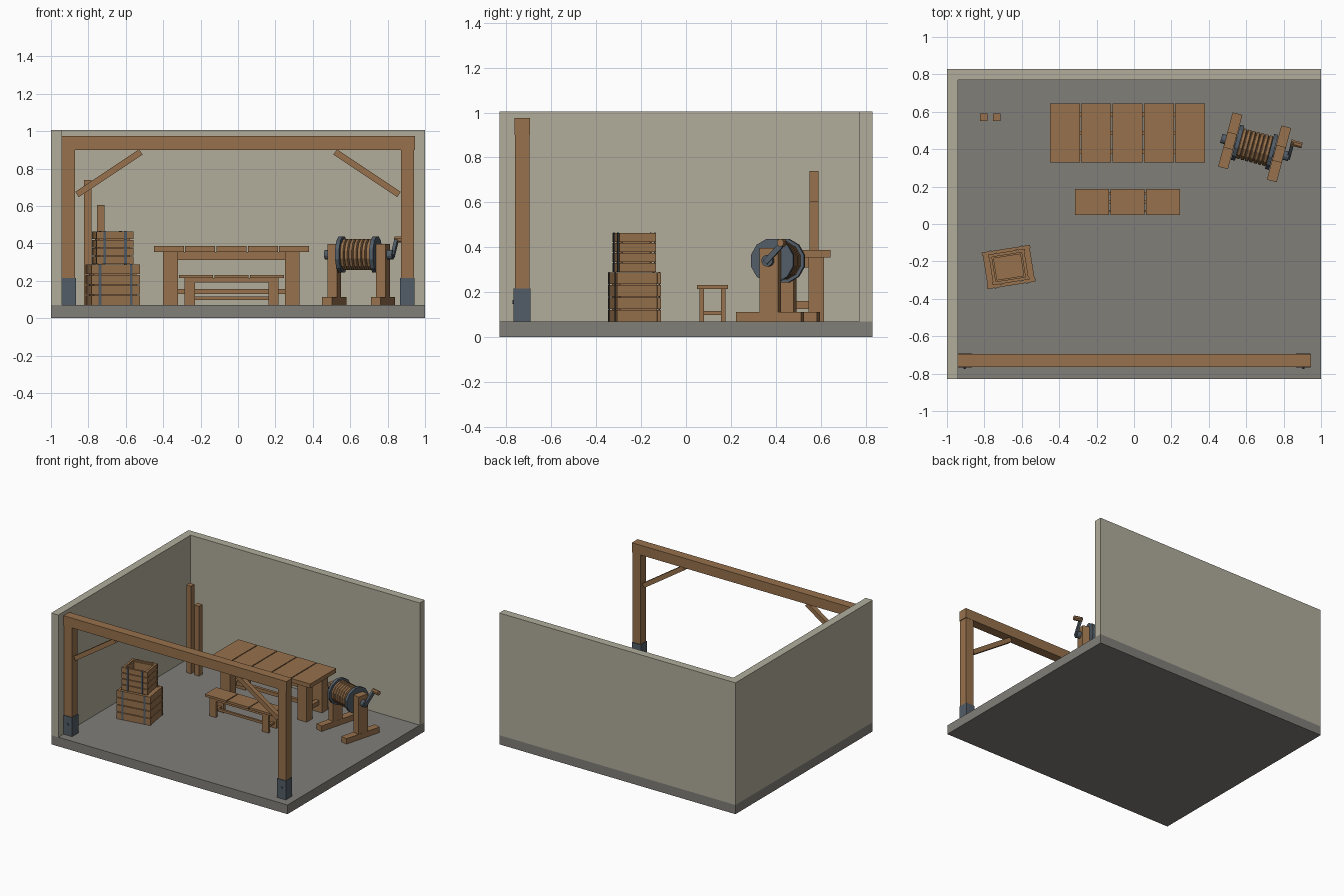
import bpy, bmesh, math
from mathutils import Matrix, Vector

cube = bpy.data.objects.get("Cube")
if cube:
    bpy.data.objects.remove(cube, do_unlink=True)


def material(name, r, g, b):
    m = bpy.data.materials.new(name)
    m.use_nodes = True
    m.diffuse_color = (r, g, b, 1)
    m.node_tree.nodes["Principled BSDF"].inputs["Base Color"].default_value = (r, g, b, 1)
    return m


plaster = material("plaster", 0.44, 0.42, 0.33)
stone = material("stone", 0.22, 0.21, 0.19)
wood = material("wood", 0.31, 0.165, 0.072)
iron = material("iron", 0.085, 0.11, 0.135)


def add(name, bm, mat, frame=Matrix()):
    bmesh.ops.recalc_face_normals(bm, faces=bm.faces)
    mesh = bpy.data.meshes.new(name)
    bm.to_mesh(mesh)
    bm.free()
    mesh.materials.append(mat)
    ob = bpy.data.objects.new(name, mesh)
    ob.matrix_world = frame
    bpy.context.collection.objects.link(ob)
    return ob


def box(name, mat, x, y, z, frame=Matrix()):
    """Box spanning the given (low, high) ranges."""
    bm = bmesh.new()
    size = [b - a for a, b in (x, y, z)]
    mid = [(a + b) / 2 for a, b in (x, y, z)]
    bmesh.ops.create_cube(bm, size=1, matrix=Matrix.Translation(mid) @ Matrix.Diagonal((*size, 1)))
    return add(name, bm, mat, frame)


def lathe(name, mat, profile, frame=Matrix(), sides=12):
    """Solid turned about the local x axis from (x, radius) pairs."""
    bm = bmesh.new()
    rings = []
    for x, r in profile:
        turns = [2 * math.pi * (i + 0.5) / sides for i in range(sides)]
        rings.append([bm.verts.new((x, r * math.cos(t), r * math.sin(t))) for t in turns])
    for a, b in zip(rings, rings[1:]):
        for i in range(sides):
            j = (i + 1) % sides
            bm.faces.new((a[i], a[j], b[j], b[i]))
    bm.faces.new(rings[0])
    bm.faces.new(rings[-1])
    return add(name, bm, mat, frame)


def planks(name, count, x, y, z, gap=0.007):
    step = (x[1] - x[0] + gap) / count
    for i in range(count):
        a = x[0] + i * step
        box(f"{name}_{i + 1}", wood, (a, a + step - gap), y, z)


# Room shell
FLOOR = 0.07
box("floor", stone, (-1, 1), (-0.83, 0.83), (0, FLOOR))
box("left_wall", plaster, (-1, -0.94), (-0.83, 0.83), (FLOOR, 1.005))
box("back_wall", plaster, (-0.94, 1), (0.77, 0.83), (FLOOR, 1.005))

# Timber frame across the front
box("front_beam", wood, (-0.94, 0.945), (-0.765, -0.695), (0.9, 0.975))
for side, s in (("right", -1), ("left", 1)):
    span = lambda a, b: tuple(sorted((s * a, s * b)))
    box(f"{side}_post", wood, span(0.872, 0.94), (-0.763, -0.697), (FLOOR, 0.9))
    box(f"{side}_post_shoe", iron, span(0.867, 0.943), (-0.768, -0.692), (FLOOR, 0.215))
    tilt = Matrix.Translation((s * 0.69, -0.73, 0.775)) @ Matrix.Rotation(s * math.radians(33.7), 4, "Y")
    box(f"{side}_brace", wood, (-0.205, 0.205), (-0.018, 0.018), (-0.017, 0.017), tilt)
    turn = Matrix.Translation((s * 0.905, -0.768, 0.155)) @ Matrix.Rotation(math.pi / 2, 4, "Z")
    lathe(f"{side}_shoe_bolt", iron, [(-0.006, 0.009), (0.004, 0.009)], turn, 6)

# Loose timbers near the back wall
box("tall_timber", wood, (-0.823, -0.783), (0.55, 0.59), (FLOOR, 0.74))
box("short_timber", wood, (-0.755, -0.715), (0.55, 0.59), (FLOOR, 0.605))

# Table
planks("table_plank", 5, (-0.45, 0.38), (0.33, 0.645), (0.355, 0.387))
for x in ((-0.40, -0.32), (0.25, 0.33)):
    for y in ((0.36, 0.43), (0.545, 0.615)):
        box("table_leg", wood, x, y, (FLOOR, 0.355))
    box("table_end_rail", wood, (x[0] + 0.02, x[1] - 0.02), (0.43, 0.545), (0.31, 0.355))
    box("table_low_end_rail", wood, (x[0] + 0.025, x[1] - 0.025), (0.43, 0.545), (0.125, 0.16))
for y in ((0.375, 0.4), (0.575, 0.6)):
    box("table_apron", wood, (-0.32, 0.25), y, (0.31, 0.355))
box("table_stretcher", wood, (-0.37, 0.30), (0.475, 0.497), (0.13, 0.157))

# Bench
planks("bench_plank", 3, (-0.315, 0.247), (0.048, 0.187), (0.214, 0.231))
for x in ((-0.285, -0.23), (0.162, 0.217)):
    for y in ((0.06, 0.08), (0.155, 0.175)):
        box("bench_leg", wood, x, y, (FLOOR, 0.214))
    box("bench_end_rail", wood, (x[0] + 0.018, x[1] - 0.018), (0.08, 0.155), (0.098, 0.116))
for y in ((0.063, 0.076), (0.159, 0.172)):
    box("bench_apron", wood, (-0.23, 0.162), y, (0.192, 0.214))
box("bench_stretcher", wood, (-0.27, 0.2), (0.109, 0.125), (0.098, 0.116))


# Slatted crates with iron straps
def crate(name, w, d, z0, z1, rows, strap):
    frame = Matrix.Translation((-0.67, -0.23, 0)) @ Matrix.Rotation(math.radians(9), 4, "Z")
    t, gap = 0.016, 0.005
    step = (z1 - z0 + gap) / rows
    for i in range(rows):
        z = (z0 + i * step, z0 + (i + 1) * step - gap)
        for s in (-1, 1):
            y = sorted((s * d / 2, s * (d / 2 - t)))
            x = sorted((s * (w / 2 - 0.004), s * (w / 2 - 0.004 - t)))
            box(f"{name}_long_slat", wood, (-w / 2, w / 2), y, z, frame)
            box(f"{name}_end_slat", wood, x, (t - d / 2, d / 2 - t), z, frame)
    # inner lining boards close the gaps
    for s in (-1, 1):
        y = sorted((s * (d / 2 - t), s * (d / 2 - t - 0.008)))
        x = sorted((s * (w / 2 - t - 0.004), s * (w / 2 - t - 0.012)))
        box(f"{name}_side_lining", wood, (-w / 2 + t, w / 2 - t), y, (z0, z1 - 0.01), frame)
        box(f"{name}_end_lining", wood, x, (t - d / 2, d / 2 - t), (z0, z1 - 0.01), frame)
    box(f"{name}_bottom", wood, (t - w / 2, w / 2 - t), (t - d / 2, d / 2 - t), (z0, z0 + 0.02), frame)
    for sx in (-1, 1):
        x = (sx * strap - 0.007, sx * strap + 0.007)
        for s in (-1, 1):
            y = sorted((s * (d / 2 - 0.002), s * (d / 2 + 0.003)))
            box(f"{name}_strap", iron, x, y, (z0, z1 + 0.002), frame)


crate("lower_crate", 0.262, 0.198, FLOOR, 0.287, 4, 0.085)
box("lower_crate_lid", wood, (-0.118, 0.118), (-0.085, 0.085), (0.272, 0.283),
    Matrix.Translation((-0.67, -0.23, 0)) @ Matrix.Rotation(math.radians(9), 4, "Z"))
crate("upper_crate", 0.2, 0.165, 0.29, 0.463, 4, 0.056)

# Winch stand
base = Matrix.Translation((0.645, 0.41, 0)) @ Matrix.Rotation(math.radians(-15), 4, "Z")
axle = base @ Matrix.Translation((0, 0, 0.34))
for side, s in (("right", -1), ("left", 1)):
    c = s * 0.135
    box(f"winch_{side}_foot", wood, (c - 0.027, c + 0.027), (-0.15, 0.15), (FLOOR, 0.112), base)
    box(f"winch_{side}_post", wood, (c - 0.026, c + 0.026), (-0.043, 0.043), (0.112, 0.397), base)
    f = s * 0.094
    lathe(f"winch_{side}_flange", iron, [(f - 0.011, 0.1), (f + 0.011, 0.1)], axle)

# Rope-wound drum, axle and crank
coils, half = 7, 0.084
pitch = 2 * half / coils
winding = []
for i in range(coils):
    a = -half + i * pitch
    winding += [(a, 0.076), (a + 0.2 * pitch, 0.086), (a + 0.8 * pitch, 0.086)]
lathe("winch_rope_drum", wood, winding + [(half, 0.076)], axle)
lathe("winch_axle", iron, [(-0.185, 0.026), (0.19, 0.026)], axle)
reach = Vector((0, 0.075, 0.08))
arm = axle @ Matrix.Translation((0.19, 0, 0)) @ Matrix.Rotation(math.atan2(reach.z, reach.y), 4, "X")
box("crank_arm", iron, (-0.009, 0.009), (-0.012, reach.length + 0.012), (-0.012, 0.012), arm)
grip = axle @ Matrix.Translation((0.18, reach.y, reach.z))
lathe("crank_handle", wood, [(0, 0.017), (0.062, 0.017)], grip, 8)
